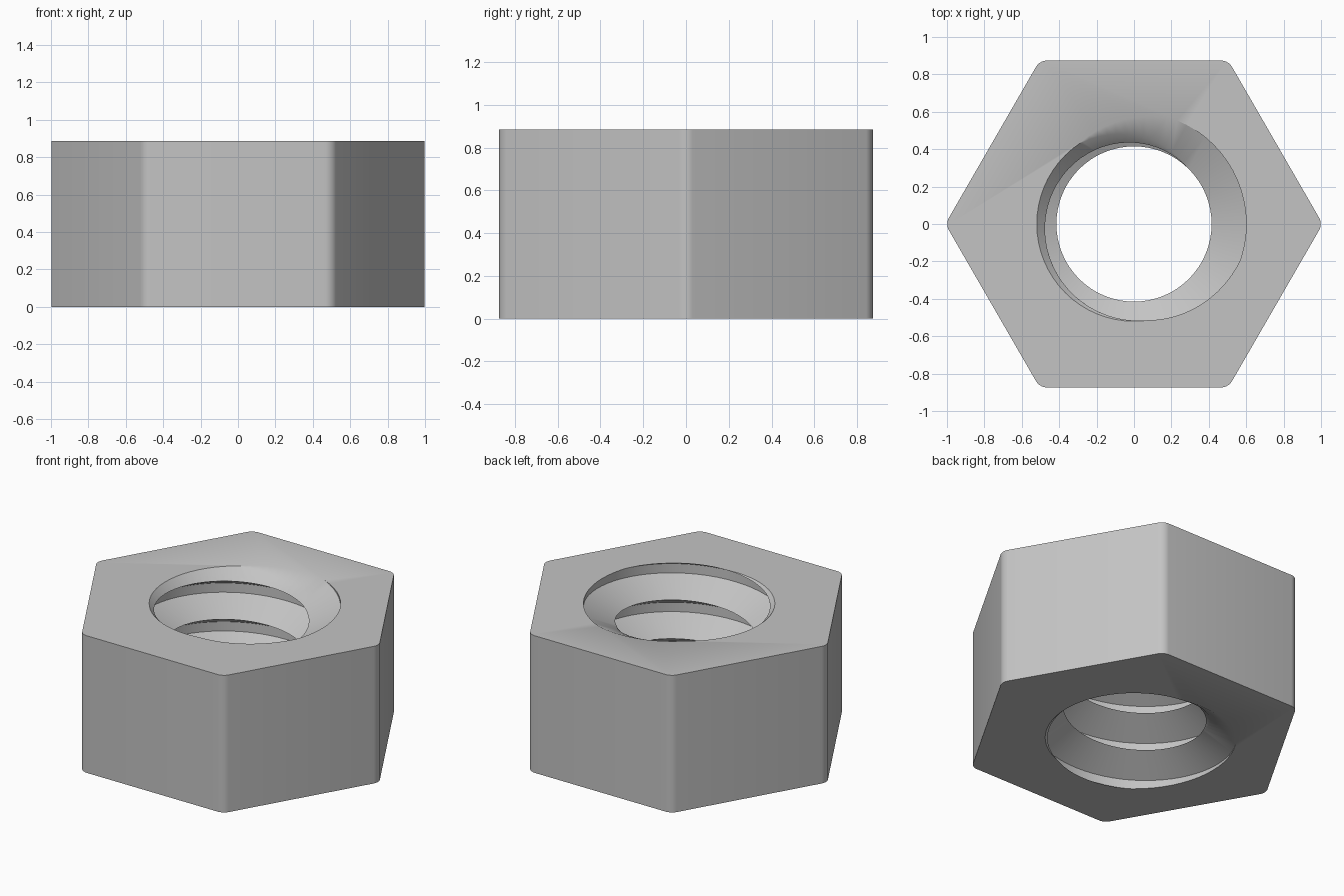
import bpy, bmesh, math
from mathutils import Matrix

if "Cube" in bpy.data.objects:
    bpy.data.objects.remove(bpy.data.objects["Cube"], do_unlink=True)

HEIGHT = 0.885
PITCH = 0.25
MINOR, MAJOR = 0.415, 0.6
SEGMENTS = 64

steel = bpy.data.materials.new("steel grey")
steel.use_nodes = True
colour = (0.55, 0.55, 0.55, 1)
steel.diffuse_color = colour
steel.node_tree.nodes["Principled BSDF"].inputs["Base Color"].default_value = colour


def make_object(name, bm):
    bmesh.ops.recalc_face_normals(bm, faces=bm.faces)
    mesh = bpy.data.meshes.new(name)
    bm.to_mesh(mesh)
    bm.free()
    mesh.materials.append(steel)
    obj = bpy.data.objects.new(name, mesh)
    bpy.context.collection.objects.link(obj)
    return obj


def hex_body():
    """Hexagonal prism with softly rounded upright edges."""
    bm = bmesh.new()
    bmesh.ops.create_cone(bm, cap_ends=True, segments=6, radius1=1.009, radius2=1.009,
                          depth=HEIGHT, matrix=Matrix.Translation((0, 0, HEIGHT / 2))
                          @ Matrix.Rotation(math.radians(30), 4, "Z"))
    # turn the corners onto the x axis whatever the starting corner is
    v = bm.verts[:][0].co
    turn = -math.atan2(v.y, v.x)
    bmesh.ops.rotate(bm, verts=bm.verts, matrix=Matrix.Rotation(turn, 3, "Z"))
    upright = [e for e in bm.edges if abs(e.verts[0].co.z - e.verts[1].co.z) > 0.1]
    bmesh.ops.bevel(bm, geom=upright, offset=0.036, segments=5, profile=0.5, affect="EDGES")
    return make_object("hex_nut", bm)


def thread_cutter():
    """Right-hand helical tap, longer than the nut at both ends."""
    bm = bmesh.new()
    profile = [(MINOR, 0), (MAJOR, 0.09), (MAJOR, 0.15), (MINOR, PITCH)]
    turns = 7
    start = HEIGHT - 5 * PITCH
    phase = math.radians(197)
    columns = []
    for i in range(turns * SEGMENTS + 1):
        a = phase + math.tau * i / SEGMENTS
        rise = start + PITCH * i / SEGMENTS
        columns.append([bm.verts.new((r * math.cos(a), r * math.sin(a), rise + z))
                        for r, z in profile])
    for c, d in zip(columns, columns[1:]):
        for j in range(len(profile) - 1):
            bm.faces.new((c[j], d[j], d[j + 1], c[j + 1]))
    bmesh.ops.remove_doubles(bm, verts=bm.verts, dist=0.0005)
    # close both ends with fans to the axis
    rim = [e for e in bm.edges if e.is_boundary]
    low = bm.verts.new((0, 0, start - 0.2))
    high = bm.verts.new((0, 0, start + (turns + 1) * PITCH + 0.2))
    for e in rim:
        tip = low if e.verts[0].co.z < HEIGHT / 2 else high
        bm.faces.new((e.verts[0], e.verts[1], tip))
    return make_object("thread_cutter", bm)


def chamfer_cutter(name, top):
    """Lead-in cone at one mouth of the bore."""
    bm = bmesh.new()
    wide, narrow = 0.57, 0.37
    bmesh.ops.create_cone(bm, cap_ends=True, segments=SEGMENTS,
                          radius1=narrow if top else wide,
                          radius2=wide if top else narrow, depth=0.2,
                          matrix=Matrix.Translation((0, 0, HEIGHT - 0.05 if top else 0.05)))
    return make_object(name, bm)


nut = hex_body()
cutters = [thread_cutter(), chamfer_cutter("top_chamfer", True),
           chamfer_cutter("bottom_chamfer", False)]

# cut the bore, then drop the cutters
for cutter in cutters:
    cutter.hide_render = True
    mod = nut.modifiers.new(cutter.name, "BOOLEAN")
    mod.operation = "DIFFERENCE"
    mod.solver = "EXACT"
    mod.object = cutter

graph = bpy.context.evaluated_depsgraph_get()
cut_mesh = bpy.data.meshes.new_from_object(nut.evaluated_get(graph))
nut.modifiers.clear()
nut.data = cut_mesh
cut_mesh.name = "hex_nut"
for cutter in cutters:
    bpy.data.objects.remove(cutter, do_unlink=True)

# one material, smooth rounds, crisp edges
cut_mesh.materials.clear()
cut_mesh.materials.append(steel)
for poly in cut_mesh.polygons:
    poly.material_index = 0
bpy.ops.object.select_all(action="DESELECT")
nut.select_set(True)
bpy.context.view_layer.objects.active = nut
bpy.ops.object.shade_smooth_by_angle(angle=math.radians(30))
